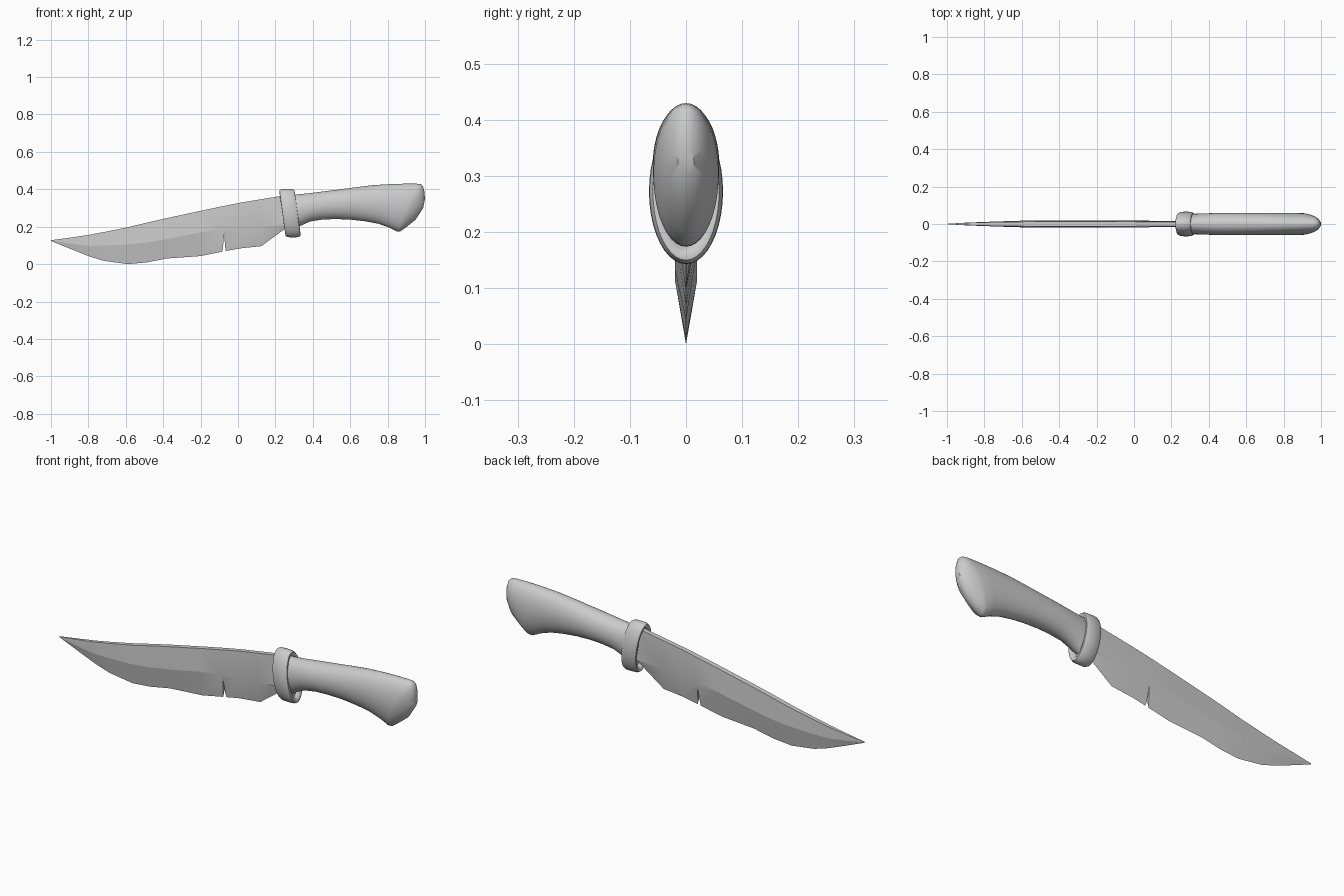
import bpy, bmesh, math
from mathutils import Vector

if "Cube" in bpy.data.objects:
    bpy.data.objects.remove(bpy.data.objects["Cube"])


def loft(name, rings, angle):
    """Skin closed rings of equal point count and cap both ends."""
    bm = bmesh.new()
    loops = [[bm.verts.new(p) for p in ring] for ring in rings]
    n = len(loops[0])
    for a, b in zip(loops, loops[1:]):
        for i in range(n):
            j = (i + 1) % n
            bm.faces.new((a[i], a[j], b[j], b[i]))
    bm.faces.new(loops[0])
    bm.faces.new(loops[-1])
    bmesh.ops.recalc_face_normals(bm, faces=bm.faces)
    mesh = bpy.data.meshes.new(name)
    bm.to_mesh(mesh)
    bm.free()
    ob = bpy.data.objects.new(name, mesh)
    bpy.context.collection.objects.link(ob)
    bpy.ops.object.select_all(action='DESELECT')
    ob.select_set(True)
    bpy.context.view_layer.objects.active = ob
    if angle:
        bpy.ops.object.shade_smooth_by_angle(angle=math.radians(angle))
    return ob


def oval(top, bottom, half_width, n=40):
    """Ellipse in a leaning plane between a top and bottom point (x, z)."""
    t, b = Vector((top[0], 0, top[1])), Vector((bottom[0], 0, bottom[1]))
    mid, half = (t + b) / 2, (t - b) / 2
    return [mid + half * math.cos(2 * math.pi * k / n)
            + Vector((0, half_width * math.sin(2 * math.pi * k / n), 0))
            for k in range(n)]


# Blade: x, spine z, ridge z, edge z, spine half width, ridge half width
stations = [
    (-1.0, .128, .126, .124, .001, .001),
    (-.90, .141, .110, .083, .006, .007),
    (-.80, .156, .098, .043, .009, .011),
    (-.72, .171, .099, .018, .010, .014),
    (-.59, .197, .105, .000, .012, .018),
    (-.49, .221, .115, .009, .013, .020),
    (-.38, .246, .134, .030, .013, .020),
    (-.20, .285, .170, .043, .013, .020),
    (-.08, .310, .187, .067, .013, .019),
    (.01, .328, .197, .084, .012, .018),
    (.125, .347, .200, .096, .012, .017),
    (.27, .371, .212, .203, .012, .015),
]
blade = loft("blade", [[(x, -s, zs), (x, -r, zr), (x, 0, ze), (x, r, zr), (x, s, zs)]
                       for x, zs, zr, ze, s, r in stations], 12)

# Notch cut into the cutting edge
outline = [(-.086, .04), (-.080, .09), (-.074, .166), (-.069, .09), (-.058, .04)]
cutter = loft("notch_cutter", [[(x, y, z) for x, z in outline] for y in (-.1, .1)], 0)
cutter.hide_render = True
cutter.hide_set(True)
cut = blade.modifiers.new("notch", 'BOOLEAN')
cut.operation = 'DIFFERENCE'
cut.object = cutter
cut.solver = 'EXACT'

# Guard: leaning oval collar with rounded rims and dished faces
collar = [(-.020, .034), (-.034, .026), (-.041, .015), (-.040, .007), (-.028, .001),
          (0, 0), (.028, .001), (.040, .007), (.041, .015), (.034, .026), (.020, .034)]
loft("guard", [oval((.262 + dx, .402 - inset), (.294 + dx, .143 + inset), .066 - inset)
               for dx, inset in collar], 50)

# Handle: waisted grip ending in a slanted, flared butt
grip = [
    ((.27, .370), (.30, .185), .052),
    ((.33, .374), (.335, .205), .055),
    ((.38, .379), (.385, .228), .057),
    ((.46, .389), (.45, .238), .059),
    ((.54, .399), (.52, .241), .059),
    ((.63, .411), (.60, .238), .059),
    ((.72, .422), (.68, .229), .059),
    ((.82, .428), (.75, .216), .059),
    ((.89, .430), (.81, .195), .059),
    ((.955, .430), (.852, .174), .058),
    ((.976, .428), (.868, .175), .054),
    ((.988, .418), (.900, .198), .047),
    ((.996, .390), (.950, .238), .034),
    ((1.0, .350), (.990, .300), .014),
]
loft("handle", [oval(*g) for g in grip], 40)
